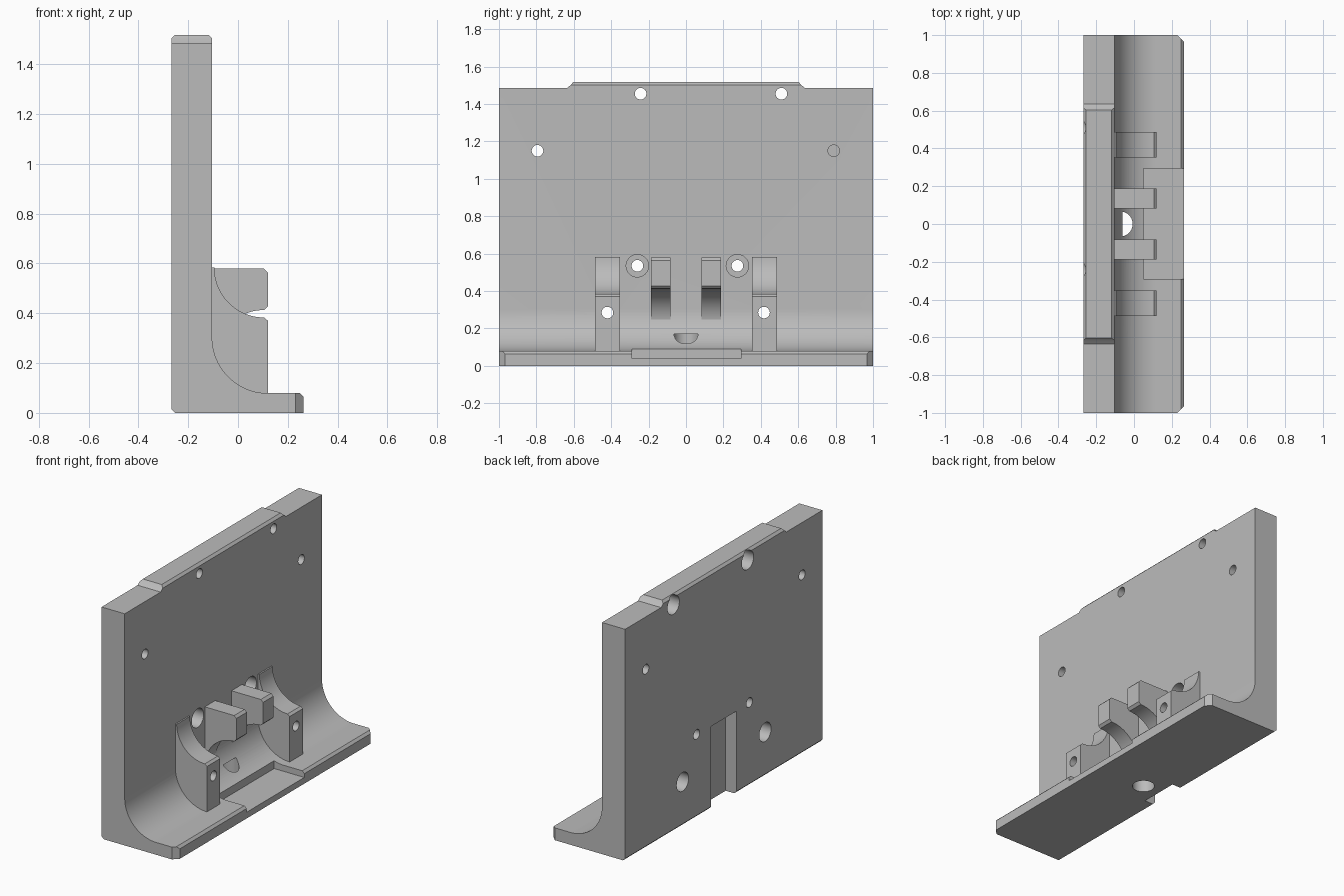
import bpy, bmesh, math
from mathutils import Matrix

cube = bpy.data.objects.get("Cube")
if cube:
    bpy.data.objects.remove(cube, do_unlink=True)

grey = bpy.data.materials.new("plain_grey")
grey.use_nodes = True
COLOUR = (0.5, 0.5, 0.5, 1)
grey.diffuse_color = COLOUR
grey.node_tree.nodes["Principled BSDF"].inputs["Base Color"].default_value = COLOUR

# Shared dimensions
BACK, FACE, LIP = -0.268, -0.104, 0.264
CLIP, BEVEL = 0.12, 0.015
FLOOR, TOP = 0.079, 1.486


def make_object(name, bm):
    bmesh.ops.recalc_face_normals(bm, faces=bm.faces)
    mesh = bpy.data.meshes.new(name)
    bm.to_mesh(mesh)
    bm.free()
    mesh.materials.append(grey)
    obj = bpy.data.objects.new(name, mesh)
    bpy.context.collection.objects.link(obj)
    return obj


def loft(name, rings):
    """Closed solid through matching rings of points."""
    bm = bmesh.new()
    loops = [[bm.verts.new(p) for p in ring] for ring in rings]
    n = len(loops[0])
    for a, b in zip(loops, loops[1:]):
        for i in range(n):
            j = (i + 1) % n
            bm.faces.new((a[i], a[j], b[j], b[i]))
    bm.faces.new(loops[0])
    bm.faces.new(loops[-1])
    return make_object(name, bm)


def prism(name, profile, y0, y1):
    """Side profile (x, z) extruded across y."""
    return loft(name, [[(x, y, z) for x, z in profile] for y in (y0, y1)])


def box(name, x0, x1, y0, y1, z0, z1):
    return prism(name, [(x0, z0), (x1, z0), (x1, z1), (x0, z1)], y0, y1)


def rod(name, radius, start, length, axis="X"):
    """Cylinder from a start point along x or z."""
    bm = bmesh.new()
    bmesh.ops.create_cone(bm, cap_ends=True, segments=40, radius1=radius,
                          radius2=radius, depth=length)
    bm.transform(Matrix.Translation((0, 0, length / 2)))
    if axis == "X":
        bm.transform(Matrix.Rotation(math.pi / 2, 4, "Y"))
    bm.transform(Matrix.Translation(start))
    return make_object(name, bm)


def arc(cx, cz, r, a0, a1, steps=20):
    angles = [math.radians(a0 + (a1 - a0) * i / steps) for i in range(steps + 1)]
    return [(cx + r * math.cos(a), cz + r * math.sin(a)) for a in angles]


def cut(target, cutter):
    cutter.hide_render = True
    mod = target.modifiers.new("cut", "BOOLEAN")
    mod.operation, mod.solver, mod.object = "DIFFERENCE", "EXACT", cutter
    bpy.context.view_layer.objects.active = target
    bpy.ops.object.modifier_apply(modifier=mod.name)
    bpy.data.objects.remove(cutter, do_unlink=True)


# Upright plate and foot in one filleted section
fillet = CLIP - FACE
section = [(BACK + BEVEL, 0), (LIP, 0), (LIP, FLOOR - BEVEL), (LIP - BEVEL, FLOOR)]
section += arc(CLIP, FLOOR + fillet, fillet, 270, 180)
section += [(FACE, TOP), (BACK, TOP), (BACK, BEVEL)]
bracket = prism("bracket_body", section, -1, 1)

# Raised strip along the top edge
rings = []
for z, y, inset in ((TOP - 0.02, 0.635, 0), (TOP, 0.635, 0), (1.503, 0.615, 0), (1.518, 0.603, BEVEL)):
    x0, x1 = BACK + inset, FACE - inset
    rings.append([(x0, -y, z), (x1, -y, z), (x1, y, z), (x0, y, z)])
strip = loft("top_strip", rings)

# Lower outer cradles and upper inner hooks
buried = FACE - 0.02
cradle = [(buried, 0.05), (CLIP, 0.05), (CLIP, 0.37), (CLIP - BEVEL, 0.383)]
cradle += arc(0.105, 0.583, 0.2, 270, 180)[1:] + [(FACE, 0.583), (buried, 0.583)]
hook = [(buried, 0.579), (CLIP - BEVEL, 0.579), (CLIP, 0.564), (CLIP, 0.428)]
hook += arc(0.105, 0.207, 0.206, 90, 180) + [(buried, 0.207)]
cradles = []
for side, s in (("left", 1), ("right", -1)):
    cradles.append(prism(side + "_cradle", cradle, s * 0.352, s * 0.486))
    prism(side + "_hook", hook, s * 0.082, s * 0.188)

# Clipped front corners of the foot
for s in (1, -1):
    corner = [(LIP - 0.035, s * 1.001), (LIP + 0.01, s * 0.957), (LIP + 0.01, s * 1.001)]
    cut(bracket, loft("corner_cutter", [[(x, y, z) for x, y in corner] for z in (-0.1, 0.2)]))

# Front pocket, rear slot and blind hole in the underside
cut(bracket, box("pocket_cutter", 0.05, 0.4, -0.29, 0.295, 0.04, 0.2))
cut(bracket, box("slot_cutter", -0.4, BACK + 0.075, -0.127, 0.127, -0.1, 0.53))
cut(bracket, rod("underside_cutter", 0.066, (-0.073, 0, -0.1), 0.27, "Z"))

# Screw holes: y, z, counterbore side
SMALL, LARGE, DEPTH = 0.031, 0.06, 0.085
holes = [(-0.42, 0.285, "back"), (0.417, 0.285, "back"),
         (-0.26, 0.535, "front"), (0.275, 0.535, "front"),
         (-0.243, 1.455, "back"), (0.51, 1.455, "back"), (-0.794, 1.15, None)]
for y, z, side in holes:
    targets = [bracket]
    if z > 1.4:
        targets.append(strip)
    if z < 0.3:
        targets.append(cradles[0 if y > 0 else 1])
    for part in targets:
        cut(part, rod("bore_cutter", SMALL, (-0.5, y, z), 1))
        if side == "back":
            cut(part, rod("counterbore_cutter", LARGE, (BACK - 0.1, y, z), 0.1 + DEPTH))
        elif side == "front":
            cut(part, rod("counterbore_cutter", LARGE, (FACE - DEPTH, y, z), 0.1 + DEPTH))

# Pair of blind holes meeting at a thin web
cut(bracket, rod("blind_cutter", SMALL, (BACK - 0.1, 0.79, 1.15), 0.17))
cut(bracket, rod("blind_cutter", SMALL, (FACE - 0.07, 0.79, 1.15), 0.17))

# Smooth curved faces, keep edges sharp
for obj in bpy.context.collection.objects:
    if obj.type == "MESH" and grey.name in obj.data.materials:
        bpy.ops.object.select_all(action="DESELECT")
        obj.select_set(True)
        bpy.context.view_layer.objects.active = obj
        bpy.ops.object.shade_smooth_by_angle(angle=math.radians(25))
